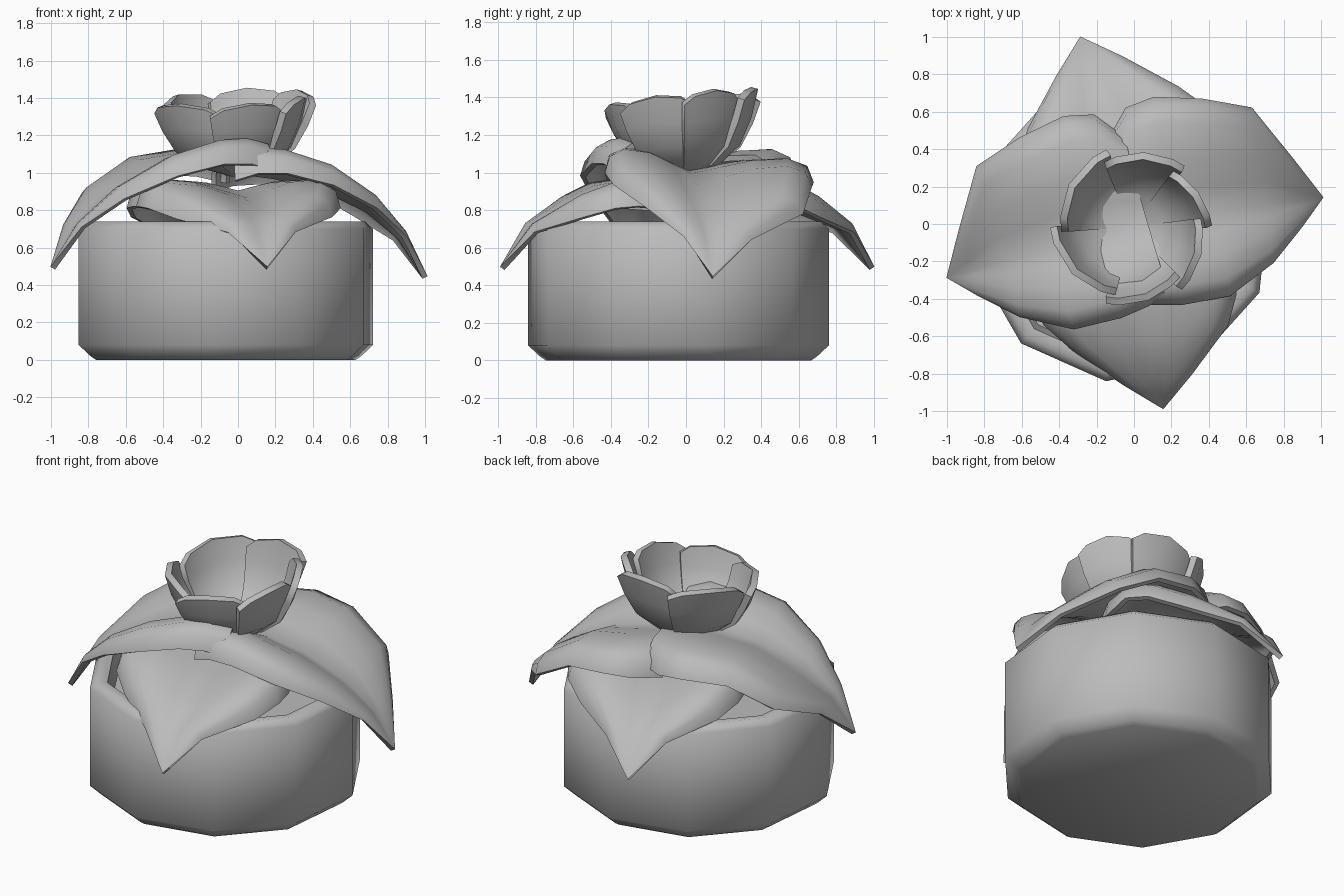
import bpy, bmesh
from math import sin, cos, radians
from mathutils import Vector, Matrix

if "Cube" in bpy.data.objects:
    bpy.data.objects.remove(bpy.data.objects["Cube"], do_unlink=True)

grey = bpy.data.materials.new("plain grey")
grey.use_nodes = True
grey.diffuse_color = (0.5, 0.5, 0.5, 1)
grey.node_tree.nodes["Principled BSDF"].inputs["Base Color"].default_value = (0.5, 0.5, 0.5, 1)


def loft(name, rows, closed=False, thickness=0):
    """Skin equal-length rows of points into one smooth surface."""
    bm = bmesh.new()
    grid = [[bm.verts.new(p) for p in row] for row in rows]
    n = len(rows[0])
    for a, b in zip(grid, grid[1:]):
        for i in range(n if closed else n - 1):
            j = (i + 1) % n
            bm.faces.new((a[i], a[j], b[j], b[i]))
    if closed:
        bm.faces.new(grid[0][::-1])
        bm.faces.new(grid[-1])
    bmesh.ops.remove_doubles(bm, verts=bm.verts, dist=0.0005)
    if closed:
        bmesh.ops.recalc_face_normals(bm, faces=bm.faces)
    mesh = bpy.data.meshes.new(name)
    bm.to_mesh(mesh)
    bm.free()
    mesh.materials.append(grey)
    obj = bpy.data.objects.new(name, mesh)
    bpy.context.collection.objects.link(obj)
    for o in bpy.context.selected_objects:
        o.select_set(False)
    bpy.context.view_layer.objects.active = obj
    obj.select_set(True)
    if thickness:
        mod = obj.modifiers.new("thickness", 'SOLIDIFY')
        mod.thickness = thickness
        mod.offset = 0
        bpy.ops.object.modifier_apply(modifier=mod.name)
    bpy.ops.object.shade_smooth_by_angle(angle=radians(60))


# Ten-sided pot with chamfered foot and a recessed top
pot_profile = [(0.71, 0), (0.74, 0.02), (0.805, 0.08), (0.805, 0.70), (0.76, 0.74),
               (0.70, 0.73), (0.67, 0.62)]
pot_rows = [[(-0.065 + r * cos(radians(12 + 36 * k)),
              -0.04 + r * sin(radians(12 + 36 * k)), z) for k in range(10)]
            for r, z in pot_profile]
loft("pot", pot_rows, closed=True)

# Drooping leaves: reach, left width, right width, rib height, left lift, right lift
upper = [(1.01, 0, 0, .44, 0, 0),
         (.88, .22, .13, .65, .03, .03),
         (.70, .52, .30, .80, .06, .07),
         (.45, .60, .44, .92, .10, .11),
         (.20, .645, .45, .98, .08, .13),
         (.05, .61, .43, 1.0, .06, .12),
         (-.07, .45, .40, 1.0, .03, .09)]
lower = [(1.01, 0, 0, .49, 0, 0),
         (.85, .17, .18, .70, .02, .02),
         (.62, .40, .42, .79, .08, .07),
         (.46, .47, .55, .83, .10, .10),
         (.34, .47, .59, .85, .10, .10),
         (.15, .42, .50, .87, .08, .08),
         (0, .35, .35, .89, .05, .05)]


def leaf(name, rows, heading, mirror=1, scale=1, raised=0, curl=0.13):
    """Leaf folded along its rib, each half domed and rolled down at the rim."""
    turn = Matrix.Rotation(radians(heading), 3, 'Z')
    out = []
    for u, left, right, z, lift_l, lift_r in rows:
        line = []
        for t in (-1, -0.95, -0.8, -0.5, -0.25, 0, 0.25, 0.5, 0.8, 0.95, 1):
            width, lift = (left, lift_l) if t > 0 else (right, lift_r)
            s = abs(t)
            rise = lift * min(1, 1.7 * s) + raised
            if s > 0.9:
                drop = curl * min(1, width / 0.4) * (1 - 0.5 * u)
                rise -= drop if s == 1 else 0.3 * drop
            line.append(turn @ Vector((u * scale, mirror * t * width, z + rise)))
        out.append(line)
    loft(name, out, thickness=0.03)


leaf("lower_front_leaf", lower, 279, scale=.98, curl=.16)
leaf("lower_back_leaf", lower, 106, scale=1.02, curl=.16)
leaf("upper_left_leaf", upper, 8)
leaf("upper_right_leaf", upper, 196, mirror=-1, scale=1.02, raised=0.05)

# Six overlapping petals of uneven width forming a tilted cup
cup_profile = [(.02, 1.0), (.18, 1.05), (.29, 1.14), (.35, 1.27), (.385, 1.405)]
spans = [(0, 53), (48, 113), (107, 184), (180, 257), (251, 314), (308, 367)]
for k, (start, end) in enumerate(spans):
    rows = []
    for i, (r, z) in enumerate(cup_profile):
        h = i / (len(cup_profile) - 1)
        line = []
        for s in (0, 0.15, 0.5, 0.85, 1):
            a = radians(start + (end - start) * s)
            rr = r + h * 0.06 * (0.5 - s)
            x, y = rr * cos(a), rr * sin(a)
            droop = 0.06 * h ** 3 * abs(2 * s - 1) ** 3
            line.append((x - .015, y - .015, z - droop + h * (0.11 * y + 0.05 * x)))
        rows.append(line)
    loft("cup_petal_%d" % (k + 1), rows, thickness=0.04)
